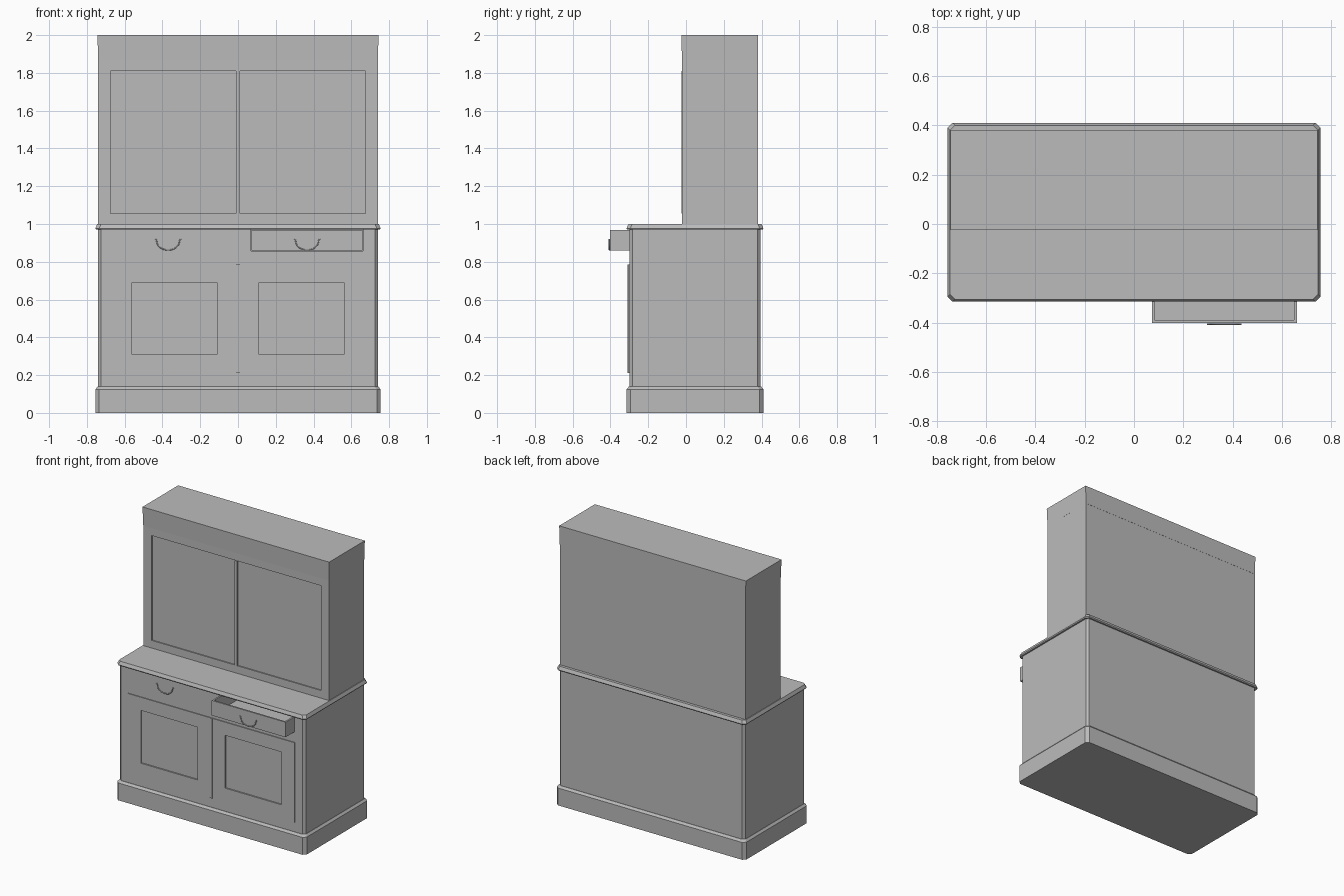
import bpy, bmesh, math
from mathutils import Vector

if "Cube" in bpy.data.objects:
    bpy.data.objects.remove(bpy.data.objects["Cube"], do_unlink=True)

paint = bpy.data.materials.new("grey_paint")
paint.use_nodes = True
GREY = (0.5, 0.5, 0.5, 1)
paint.diffuse_color = GREY
paint.node_tree.nodes["Principled BSDF"].inputs["Base Color"].default_value = GREY


def finish(name, bm):
    bmesh.ops.recalc_face_normals(bm, faces=bm.faces)
    mesh = bpy.data.meshes.new(name)
    bm.to_mesh(mesh)
    bm.free()
    mesh.materials.append(paint)
    ob = bpy.data.objects.new(name, mesh)
    bpy.context.collection.objects.link(ob)
    return ob


def box(name, x, y, z):
    """Box from (min, max) pairs."""
    bm = bmesh.new()
    bmesh.ops.create_cube(bm, size=1)
    for v in bm.verts:
        v.co = Vector([(a + b) / 2 + c * (b - a) for (a, b), c in zip((x, y, z), v.co)])
    return finish(name, bm)


def loft(name, x, y, corner, levels):
    """Corner-cut rectangle stacked through (height, inset) levels."""
    bm = bmesh.new()
    cx, cy = sum(x) / 2, sum(y) / 2
    rings = []
    for z, inset in levels:
        w, d = (x[1] - x[0]) / 2 - inset, (y[1] - y[0]) / 2 - inset
        pts = []
        for sx, sy in ((1, 1), (-1, 1), (-1, -1), (1, -1)):
            pair = [(sx * w, sy * (d - corner)), (sx * (w - corner), sy * d)]
            pts += pair if sx * sy > 0 else pair[::-1]
        rings.append([bm.verts.new((cx + a, cy + b, z)) for a, b in pts])
    for low, high in zip(rings, rings[1:]):
        for i in range(8):
            j = (i + 1) % 8
            bm.faces.new((low[i], low[j], high[j], high[i]))
    bm.faces.new(rings[0])
    bm.faces.new(rings[-1])
    return finish(name, bm)


def carve(ob, x, y, z):
    """Cut a box out of an object and bake the result."""
    cutter = box("cutter", x, y, z)
    cutter.hide_render = True
    mod = ob.modifiers.new("carve", "BOOLEAN")
    mod.operation = "DIFFERENCE"
    mod.solver = "EXACT"
    mod.object = cutter
    graph = bpy.context.evaluated_depsgraph_get()
    mesh = bpy.data.meshes.new_from_object(ob.evaluated_get(graph))
    ob.modifiers.clear()
    ob.data = mesh
    bpy.data.objects.remove(cutter, do_unlink=True)


def handle(name, x, y):
    """Drooping pull with small curled ends."""
    pts = [(-0.069, 0.917), (-0.064, 0.919), (-0.061, 0.912)]
    for i in range(1, 12):
        a = math.pi * (1 + i / 12)
        pts.append((0.06 * math.cos(a), 0.908 + 0.046 * math.sin(a)))
    pts += [(-a, b) for a, b in pts[2::-1]]
    curve = bpy.data.curves.new(name, "CURVE")
    curve.dimensions = "3D"
    curve.bevel_depth = 0.0035
    curve.bevel_resolution = 1
    curve.use_fill_caps = True
    line = curve.splines.new("POLY")
    line.points.add(len(pts) - 1)
    for p, (a, b) in zip(line.points, pts):
        p.co = (x + a, y - 0.004, b, 1)
    curve.materials.append(paint)
    bpy.context.collection.objects.link(bpy.data.objects.new(name, curve))


# Base cabinet: plinth, carcass and worktop
FRONT, BACK = -0.3, 0.395
loft("plinth", (-0.755, 0.755), (-0.315, 0.41), 0.02, [(0, 0), (0.125, 0), (0.14, 0.013)])
carcass = loft("lower_carcass", (-0.74, 0.74), (FRONT, BACK), 0.016, [(0.13, 0), (0.972, 0)])
carve(carcass, (0.07, 0.662), (-0.4, 0.2), (0.858, 0.99))
loft("worktop", (-0.755, 0.755), (-0.315, 0.41), 0.02,
     [(0.97, 0.004), (0.977, 0), (1.0, 0.01)])

# Lower doors with sunken panels and a strip between them
for side, name in ((-1, "right_door"), (1, "left_door")):
    span = lambda a, b: tuple(sorted((side * a, side * b)))
    door = box(name, span(0.008, 0.665), (FRONT - 0.006, FRONT + 0.02), (0.21, 0.785))
    carve(carcass, span(0.1, 0.57), (FRONT - 0.02, FRONT + 0.01), (0.3, 0.7))
    carve(door, span(0.11, 0.56), (FRONT - 0.02, FRONT + 0.004), (0.31, 0.69))
box("lower_door_strip", (-0.01, 0.01), (FRONT - 0.011, FRONT), (0.21, 0.785))

# Open drawer pulled out of its cavity
drawer = box("open_drawer", (0.072, 0.66), (-0.402, 0.1), (0.86, 0.968))
carve(drawer, (0.084, 0.648), (-0.39, 0.09), (0.87, 1.0))

handle("open_drawer_handle", 0.366, -0.402)
handle("closed_drawer_handle", -0.37, FRONT)

# Upper cupboard with sunken doors, centre strip and crown
TOP_FRONT = -0.02
upper = box("upper_cupboard", (-0.74, 0.74), (TOP_FRONT, 0.38), (0.99, 1.99))
carve(upper, (-0.675, 0.675), (TOP_FRONT - 0.1, TOP_FRONT + 0.008), (1.055, 1.81))
box("upper_door_strip", (-0.01, 0.01), (TOP_FRONT - 0.005, TOP_FRONT + 0.02), (1.055, 1.81))
crown = box("crown", (-0.744, 0.744), (TOP_FRONT - 0.005, 0.381), (1.865, 2.0))
for v in crown.data.vertices:
    if v.co.z < 1.9:
        v.co.x *= 0.995
        if v.co.y < 0:
            v.co.y += 0.004
